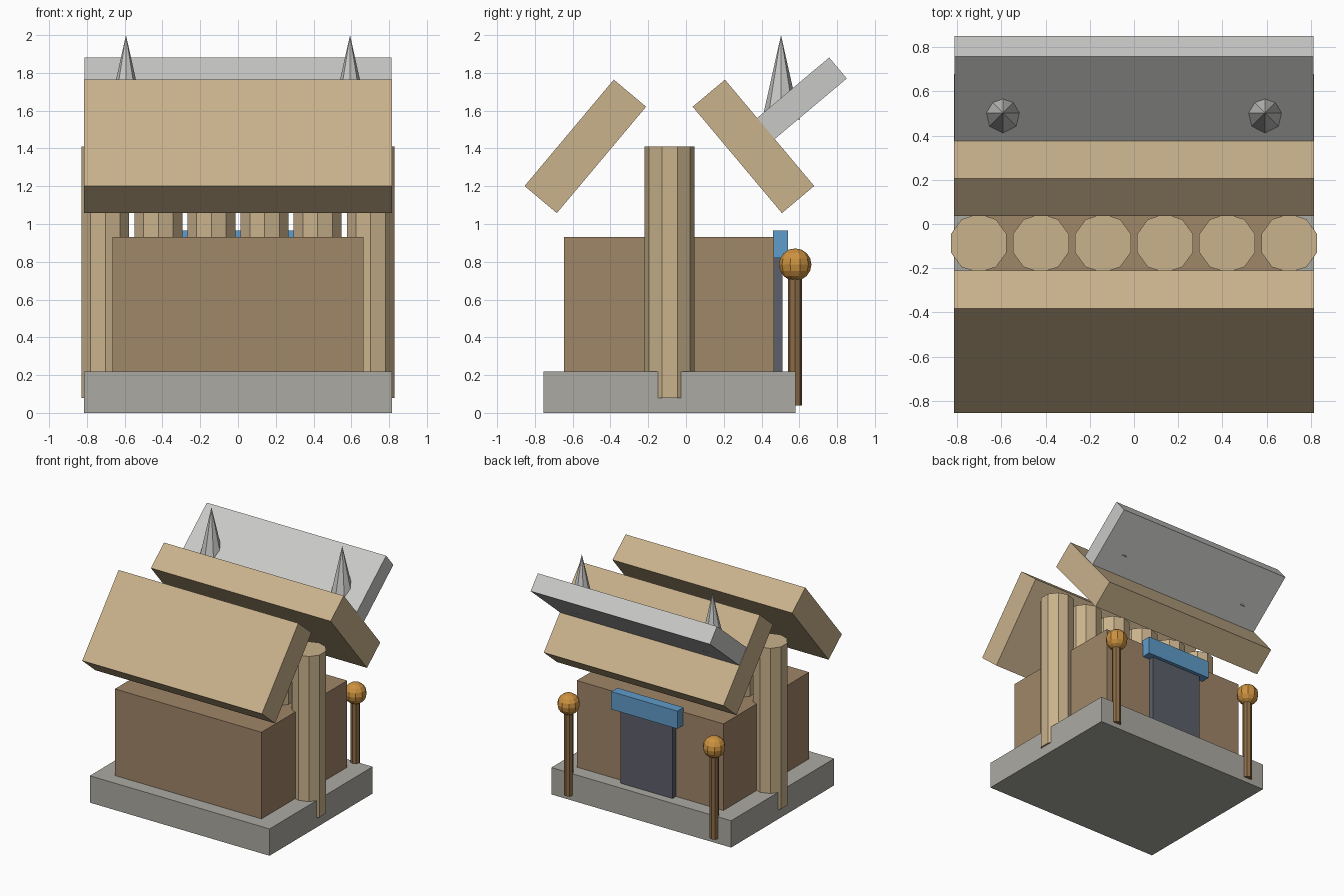
import bpy
from math import radians, pi

cube = bpy.data.objects.get("Cube")
if cube:
    bpy.data.objects.remove(cube, do_unlink=True)


def material(name, srgb):
    colour = [((c / 255 + 0.055) / 1.055) ** 2.4 for c in srgb] + [1]
    m = bpy.data.materials.new(name)
    m.use_nodes = True
    m.diffuse_color = colour
    m.node_tree.nodes["Principled BSDF"].inputs["Base Color"].default_value = colour
    return m


stone = material("stone grey", (172, 170, 162))
clay = material("clay brown", (160, 134, 104))
tan = material("pale tan", (201, 178, 140))
metal = material("light grey", (201, 201, 199))
slate = material("slate", (92, 95, 107))
blue = material("blue", (96, 156, 202))
wood = material("dark wood", (140, 108, 70))
amber = material("amber", (205, 146, 64))


def finish(name, mat):
    ob = bpy.context.object
    ob.name = name
    ob.data.materials.append(mat)
    return ob


def box(name, mat, centre, size, tilt=0):
    bpy.ops.mesh.primitive_cube_add(size=1, location=centre, rotation=(radians(tilt), 0, 0))
    bpy.context.object.scale = size
    return finish(name, mat)


def prism(name, mat, x, y, z0, z1, r0, r1, sides):
    bpy.ops.mesh.primitive_cone_add(vertices=sides, radius1=r0, radius2=r1, depth=z1 - z0,
                                    location=(x, y, (z0 + z1) / 2))
    return finish(name, mat)


# Base and main block
box("base", stone, (0, -0.088, 0.11), (1.63, 1.335, 0.22))
box("main_block", clay, (0, -0.09, 0.57), (1.33, 1.11, 0.72))

# Row of columns through the middle
for i in range(6):
    prism("column_%d" % (i + 1), tan, (i - 2.5) * 0.281, -0.087, 0.08, 1.41, 0.133, 0.133, 10)

# Sloping roof slabs and raised back panel
box("front_roof_slab", tan, (0, -0.533, 1.411), (1.63, 0.735, 0.223), 50)
box("back_roof_slab", tan, (0, 0.357, 1.411), (1.63, 0.735, 0.223), -50)
box("raised_panel", metal, (0, 0.594, 1.649), (1.626, 0.55, 0.145), 40)

# Doorway on the back
box("door", slate, (0, 0.485, 0.53), (0.47, 0.05, 0.62))
box("door_lintel", blue, (0, 0.5, 0.893), (0.6, 0.08, 0.145))

# Spikes and lamp posts on both sides
for side, x in (("left", 1), ("right", -1)):
    prism(side + "_spike", metal, x * 0.593, 0.503, 1.552, 2.0, 0.1, 0, 8)
    prism(side + "_lamp_post", wood, x * 0.66, 0.577, 0.04, 0.74, 0.036, 0.036, 8)
    bpy.ops.mesh.primitive_uv_sphere_add(segments=10, ring_count=8, radius=0.086,
                                         location=(x * 0.66, 0.578, 0.785))
    finish(side + "_lamp", amber)
